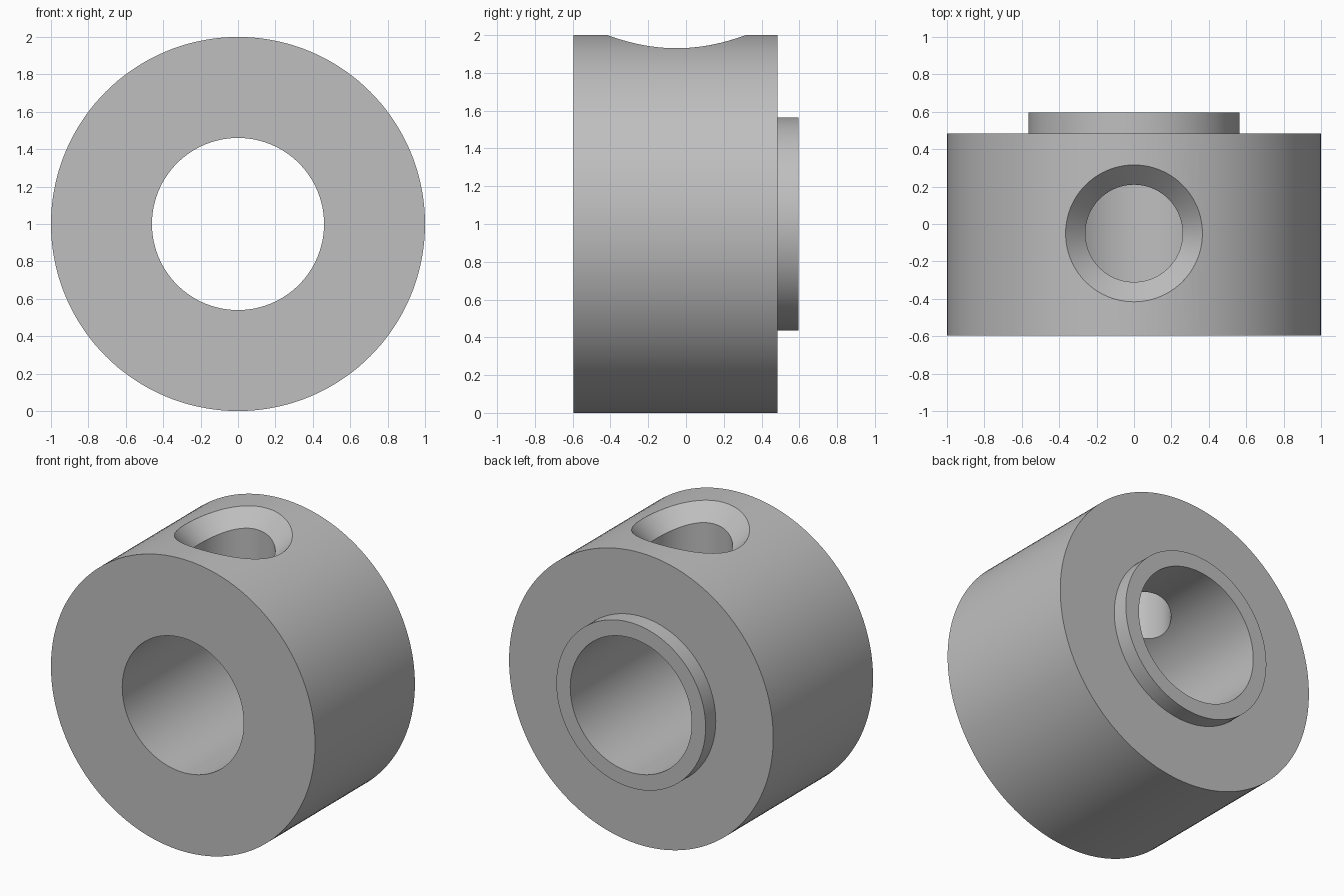
import bpy, bmesh
from math import sin, cos, sqrt, pi, radians

cube = bpy.data.objects.get("Cube")
if cube:
    bpy.data.objects.remove(cube, do_unlink=True)

SEGMENTS = 144
HOLE_Y = -0.05
HOLE_R = 0.26
CHAMFER = 0.106

# Grey metal
metal = bpy.data.materials.new("grey_metal")
metal.use_nodes = True
grey = (0.52, 0.52, 0.52, 1)
metal.diffuse_color = grey
metal.node_tree.nodes["Principled BSDF"].inputs["Base Color"].default_value = grey


def object_from_rings(name, rings, closed):
    """Bridge rings of points; join last to first when closed, else cap both ends."""
    bm = bmesh.new()
    loops = [[bm.verts.new(p) for p in ring] for ring in rings]
    pairs = list(zip(loops, loops[1:]))
    if closed:
        pairs.append((loops[-1], loops[0]))
    else:
        bm.faces.new(loops[0])
        bm.faces.new(loops[-1])
    for a, b in pairs:
        for i in range(len(a)):
            j = (i + 1) % len(a)
            bm.faces.new((a[i], a[j], b[j], b[i]))
    bmesh.ops.recalc_face_normals(bm, faces=bm.faces)
    mesh = bpy.data.meshes.new(name)
    bm.to_mesh(mesh)
    bm.free()
    mesh.materials.append(metal)
    obj = bpy.data.objects.new(name, mesh)
    bpy.context.collection.objects.link(obj)
    return obj


angles = [2 * pi * i / SEGMENTS for i in range(SEGMENTS)]

# Collar with bore and raised rear hub: (radius, y) profile turned about the bore axis
profile = [(0.46, -0.595), (1, -0.595), (1, 0.485),
           (0.565, 0.485), (0.565, 0.595), (0.46, 0.595)]
collar = object_from_rings(
    "shaft_collar",
    [[(r * cos(a), y, 1 + r * sin(a)) for a in angles] for r, y in profile],
    closed=True)


# Radial screw hole whose chamfer follows the curved outer surface
def rim(step):
    r = HOLE_R + CHAMFER * step
    outer = HOLE_R + CHAMFER
    return [(r * cos(a), HOLE_Y + r * sin(a),
             1 + sqrt(1 - (outer * cos(a)) ** 2) + CHAMFER * (step - 1))
            for a in angles]


bottom = [(x, y, 1.1) for x, y, z in rim(0)]
cutter = object_from_rings("screw_hole_cutter", [bottom, rim(0), rim(2)], closed=False)
cutter.hide_render = True

cut = collar.modifiers.new("screw_hole", 'BOOLEAN')
cut.operation = 'DIFFERENCE'
cut.solver = 'EXACT'
cut.object = cutter

bpy.ops.object.select_all(action='DESELECT')
collar.select_set(True)
bpy.context.view_layer.objects.active = collar
bpy.ops.object.modifier_apply(modifier=cut.name)
bpy.data.objects.remove(cutter, do_unlink=True)
bpy.ops.object.shade_smooth_by_angle(angle=radians(25))
